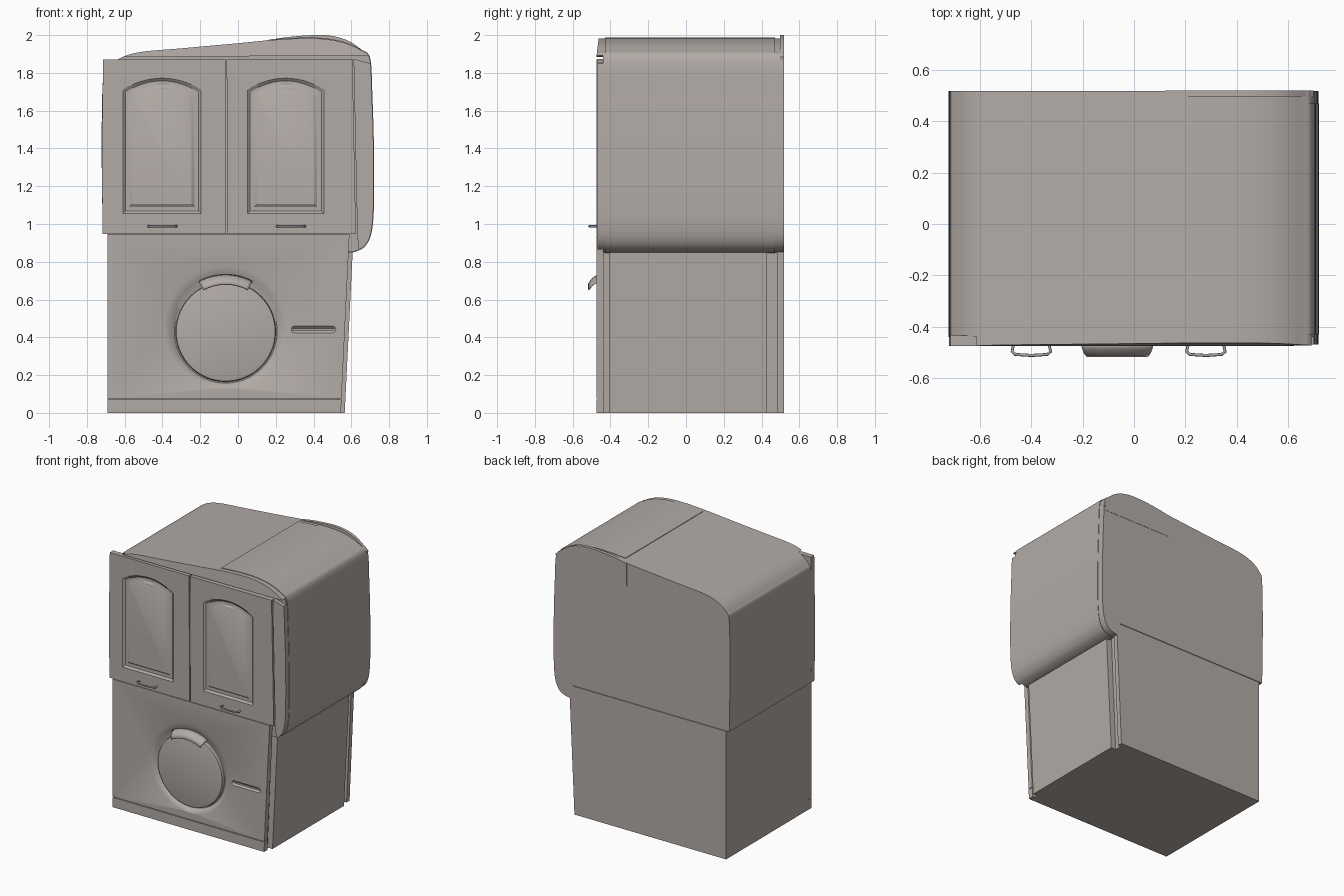
import bpy, bmesh, math
from mathutils import Vector

if "Cube" in bpy.data.objects:
    bpy.data.objects.remove(bpy.data.objects["Cube"])

paint = bpy.data.materials.new("warm_grey")
paint.diffuse_color = (0.45, 0.41, 0.385, 1)
paint.use_nodes = True
paint.node_tree.nodes["Principled BSDF"].inputs["Base Color"].default_value = paint.diffuse_color
F, B = -0.475, 0.518          # front and back planes


def finish(bm, name, angle=32):
    bmesh.ops.recalc_face_normals(bm, faces=bm.faces)
    me = bpy.data.meshes.new(name)
    bm.to_mesh(me)
    bm.free()
    me.materials.append(paint)
    me.shade_smooth()
    me.set_sharp_from_angle(angle=math.radians(angle))
    ob = bpy.data.objects.new(name, me)
    bpy.context.collection.objects.link(ob)
    return ob


def prism(name, pts, y0, y1, lean=0.0, zref=0.0):
    """Extrude an xz outline along y; lean tilts the front end back with height."""
    bm = bmesh.new()
    a = [bm.verts.new((x, y0 + lean * max(0, z - zref), z)) for x, z in pts]
    b = [bm.verts.new((x, y1, z)) for x, z in pts]
    n = len(pts)
    bm.faces.new(a)
    bm.faces.new(b[::-1])
    for i in range(n):
        j = (i + 1) % n
        bm.faces.new((a[i], b[i], b[j], a[j]))
    return finish(bm, name)


def panel(name, outline, stacks, y, thick):
    """Front plate with pressed shapes; each stack is a list of (loop, depth)."""
    bm = bmesh.new()

    def loop(pts, d):
        return [bm.verts.new((x, y + d, z)) for x, z in pts]

    def edges(vs):
        return [bm.edges.new((vs[i], vs[(i + 1) % len(vs)])) for i in range(len(vs))]

    def bridge(a, b):
        for i in range(len(a)):
            j = (i + 1) % len(a)
            bm.faces.new((a[i], a[j], b[j], b[i]))

    rim = loop(outline, 0)
    firsts = [loop(s[0][0], s[0][1]) for s in stacks]
    es = edges(rim)
    for f in firsts:
        es += edges(f)
    bmesh.ops.triangle_fill(bm, use_beauty=True, edges=es, normal=(0, -1, 0))
    for s, prev in zip(stacks, firsts):
        for pts, d in s[1:]:
            cur = loop(pts, d)
            bridge(prev, cur)
            prev = cur
        bm.faces.new(prev)
    back = loop(outline, thick)
    bridge(rim, back)
    bm.faces.new(back)
    return finish(bm, name)


def spline(p, steps=5):
    p = [Vector(q) for q in p]
    out = []
    for i in range(len(p) - 1):
        a, b, c, d = p[max(i - 1, 0)], p[i], p[i + 1], p[min(i + 2, len(p) - 1)]
        for k in range(steps):
            t = k / steps
            v = 0.5 * (2 * b + (c - a) * t + (2 * a - 5 * b + 4 * c - d) * t * t
                       + (3 * b - a - 3 * c + d) * t ** 3)
            out.append((v.x, v.y))
    out.append(tuple(p[-1]))
    return out


def circle(cx, cz, r, n=64):
    return [(cx + r * math.cos(2 * math.pi * i / n), cz + r * math.sin(2 * math.pi * i / n))
            for i in range(n)]


def arch(x0, x1, z0, zs, zt, d):
    x0, x1, z0, zs, zt = x0 + d, x1 - d, z0 + d, zs - d, zt - d
    top = [(x1 + (x0 - x1) * i / 16, zs + (zt - zs) * math.sin(math.pi * i / 16) ** 0.8)
           for i in range(17)]
    return [(x0, z0), (x1, z0)] + top


def slot(x0, x1, z, r):
    a = [math.pi * i / 8 for i in range(9)]
    return ([(x1 + r * math.sin(t), z - r * math.cos(t)) for t in a]
            + [(x0 - r * math.sin(t), z + r * math.cos(t)) for t in a])


# Upper shell: rounded roof and bulging right side
shell = spline([(-0.716, 0.948), (-0.722, 1.4), (-0.716, 1.75), (-0.695, 1.82), (-0.63, 1.875),
                (-0.52, 1.91), (-0.3, 1.93), (0, 1.957), (0.165, 1.973), (0.32, 1.982),
                (0.45, 1.98), (0.56, 1.96), (0.65, 1.92), (0.697, 1.875), (0.708, 1.7),
                (0.717, 1.4), (0.717, 1.1), (0.705, 0.96), (0.675, 0.89), (0.63, 0.86),
                (0.58, 0.85)])
prism("upper_shell", shell + [(0.56, 0.948)], F + 0.035, B)

# Raised hood panel over the right part of roof and side
hood = [(0.3 + (x - 0.3) * 1.007, 1.4 + (z - 1.4) * 1.007) for x, z in shell if x > 0.164]
prism("hood_panel", hood + [(0.56, 0.95), (0.3, 1.0), (0.17, 1.2)], -0.43, 0.47)

# Back fin rising above the hood, front valance above the doors
fin = spline([(0.12, 1.966), (0.25, 1.988), (0.4, 2.0), (0.5, 1.995), (0.6, 1.962), (0.7, 1.885)])
prism("back_fin", fin + [(0.69, 1.8), (0.12, 1.8)], 0.497, B + 0.002)
valance = [p for p in shell if p[1] > 1.878]
prism("front_valance", valance, F, F + 0.05, 0.12, 1.88)

# Front edge strip of the bulging side
strip = [p for p in shell if p[0] > 0.635 and 0.86 < p[1] < 1.874]
prism("side_edge_strip", [(0.612, 1.874)] + strip + [(0.632, 0.93)], F + 0.006, F + 0.05)


# Upper cupboard doors with pressed arched panels
def door(name, outline, x0, x1):
    rings = [(arch(x0, x1, 1.055, 1.71, 1.772, d), y)
             for d, y in ((0, 0), (0.014, 0.012), (0.036, 0.012), (0.05, 0.003))]
    panel(name, outline, [rings], F, 0.04)


door("left_door", [(-0.717, 0.948), (-0.063, 0.948), (-0.067, 1.872), (-0.714, 1.872),
                   (-0.721, 1.4)], -0.61, -0.195)
door("right_door", [(-0.056, 0.948), (0.624, 0.948), (0.606, 1.872), (-0.06, 1.872)], 0.05, 0.455)

# Door handles
for name, cx in (("left_handle", -0.40), ("right_handle", 0.28)):
    cu = bpy.data.curves.new(name, 'CURVE')
    cu.dimensions = '3D'
    cu.bevel_depth = 0.006
    cu.bevel_resolution = 2
    cu.use_fill_caps = True
    sp = cu.splines.new('POLY')
    path = [(-0.068, F + 0.01), (-0.075, F - 0.022), (-0.062, F - 0.033), (0, F - 0.037),
            (0.062, F - 0.033), (0.075, F - 0.022), (0.068, F + 0.01)]
    sp.points.add(len(path) - 1)
    for p, (x, y) in zip(sp.points, path):
        p.co = (cx + x, y, 0.988, 1)
    cu.materials.append(paint)
    bpy.context.collection.objects.link(bpy.data.objects.new(name, cu))

# Lower body core, back plate and side panel with narrow channels between
prism("lower_core", [(-0.69, 0), (0.525, 0), (0.568, 0.96), (-0.69, 0.96)], F + 0.035, B - 0.03)
prism("back_plate", [(-0.69, 0), (0.548, 0), (0.59, 0.944), (-0.69, 0.944)], B - 0.035, B)
prism("side_panel", [(0.4, 0), (0.565, 0), (0.608, 0.87), (0.4, 0.87)], -0.405, 0.43)

# Lower front panel with round bowl, round door and grip slot
cx, cz = -0.065, 0.43
bowl = [(circle(cx, cz + 0.023, 0.325), 0), (circle(cx, cz + 0.012, 0.295), 0.012),
        (circle(cx, cz, 0.272), 0.03), (circle(cx, cz, 0.266), 0.03),
        (circle(cx, cz, 0.262), 0.008), (circle(cx, cz, 0.25), 0.004)]
grip = [(slot(0.3, 0.5, 0.442, 0.018), 0), (slot(0.3, 0.5, 0.442, 0.006), 0.012)]
panel("lower_front", [(-0.69, 0.077), (0.548, 0.077), (0.59, 0.944), (-0.69, 0.944)],
      [bowl, grip], F, 0.038)
prism("kick_plate", [(-0.69, 0), (0.545, 0), (0.548, 0.072), (-0.69, 0.072)], F, F + 0.04)

# Flared pull lip at the top of the round door
bm = bmesh.new()
rows = []
for r, y in ((0.3, F + 0.012), (0.288, F - 0.01), (0.272, F - 0.028), (0.25, F - 0.04)):
    rows.append([bm.verts.new((cx + r * math.cos(a), y, cz + r * math.sin(a)))
                 for a in (math.radians(62 + 56 * i / 16) for i in range(17))])
for u, v in zip(rows, rows[1:]):
    for i in range(16):
        bm.faces.new((u[i], u[i + 1], v[i + 1], v[i]))
lip = finish(bm, "round_door_lip")
mod = lip.modifiers.new("thickness", 'SOLIDIFY')
mod.thickness = 0.008
mod.offset = 0
